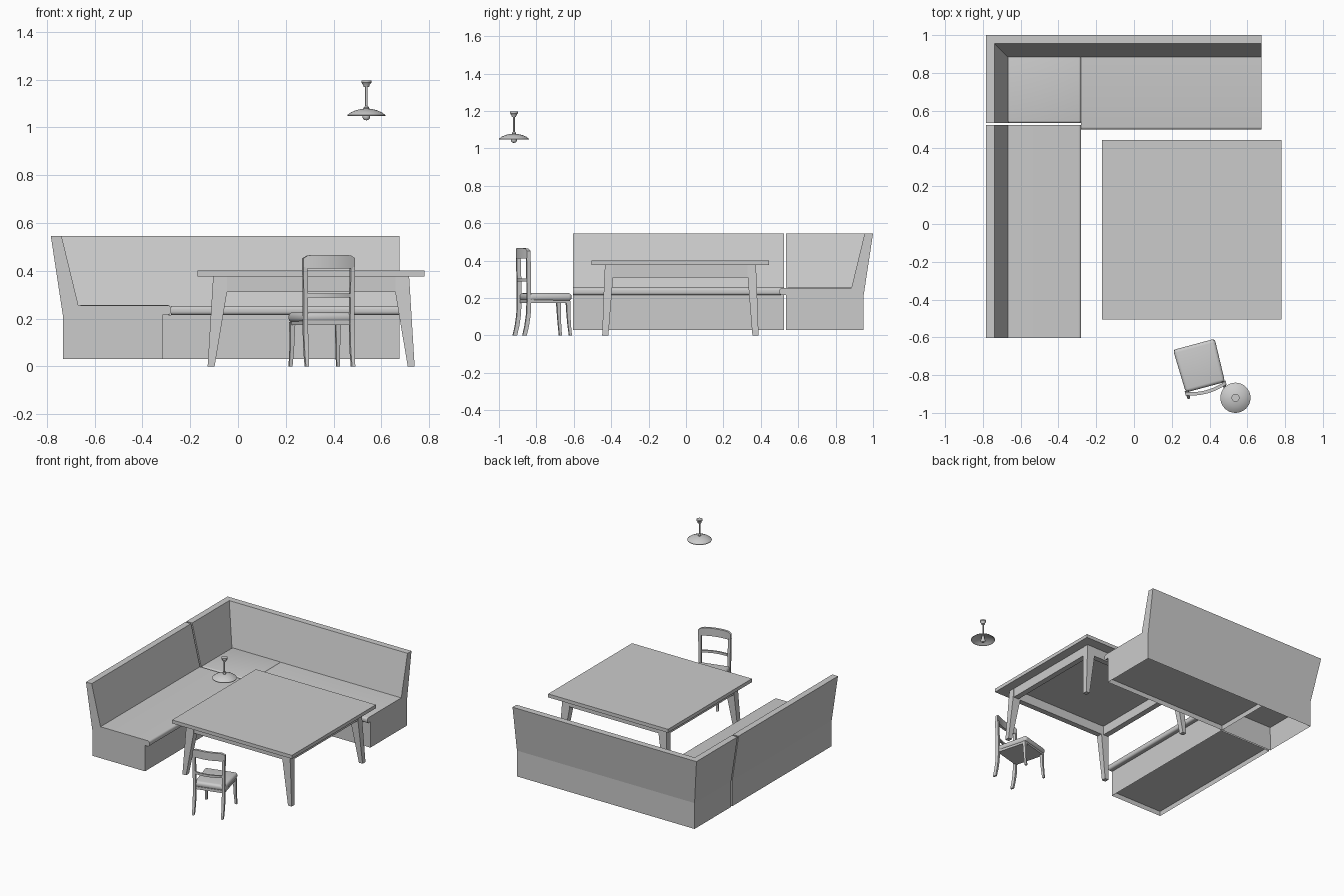
import bpy, bmesh, math
from mathutils import Matrix, Vector

if "Cube" in bpy.data.objects:
    bpy.data.objects.remove(bpy.data.objects["Cube"])


def finish(bm, name, matrix=None):
    bmesh.ops.recalc_face_normals(bm, faces=bm.faces)
    me = bpy.data.meshes.new(name)
    bm.to_mesh(me)
    bm.free()
    ob = bpy.data.objects.new(name, me)
    bpy.context.collection.objects.link(ob)
    if matrix:
        ob.matrix_world = matrix
    return ob


def box_bm(x0, x1, y0, y1, z0, z1):
    bm = bmesh.new()
    bmesh.ops.create_cube(bm, size=1)
    for v in bm.verts:
        v.co = Vector(((x0 + x1) / 2 + v.co.x * (x1 - x0),
                       (y0 + y1) / 2 + v.co.y * (y1 - y0),
                       (z0 + z1) / 2 + v.co.z * (z1 - z0)))
    return bm


def box(name, *d, matrix=None):
    return finish(box_bm(*d), name, matrix)


def cushion(name, *d, pick=lambda c: True, r=0.014, matrix=None):
    """Box with the picked edges rounded."""
    bm = box_bm(*d)
    edges = [e for e in bm.edges if pick((e.verts[0].co + e.verts[1].co) / 2)]
    bmesh.ops.bevel(bm, geom=edges, offset=r, segments=4, profile=0.5, affect='EDGES')
    return finish(bm, name, matrix)


def hollow_base(name, *d, depth):
    """Box whose underside is recessed inside a thin rim."""
    bm = box_bm(*d)
    bottom = min(bm.faces, key=lambda f: f.calc_center_median().z)
    bmesh.ops.inset_individual(bm, faces=[bottom], thickness=0.008)
    for v in bottom.verts:
        v.co.z += depth
    return finish(bm, name)


def loft(name, rings, matrix=None):
    """Skin closed rings of equal point count, with end caps."""
    bm = bmesh.new()
    rs = [[bm.verts.new(p) for p in r] for r in rings]
    n = len(rs[0])
    for a, b in zip(rs, rs[1:]):
        for i in range(n):
            bm.faces.new((a[i], a[(i + 1) % n], b[(i + 1) % n], b[i]))
    bm.faces.new(rs[0])
    bm.faces.new(rs[-1])
    return finish(bm, name, matrix)


def rect(x0, x1, y0, y1, z):
    return [(x0, y0, z), (x1, y0, z), (x1, y1, z), (x0, y1, z)]


def lathe(name, profile, loc, steps=32):
    bm = bmesh.new()
    vs = [bm.verts.new((r, 0, z)) for r, z in profile]
    es = [bm.edges.new(p) for p in zip(vs, vs[1:])]
    bmesh.ops.spin(bm, geom=vs + es, axis=(0, 0, 1), cent=(0, 0, 0),
                   angle=math.tau, steps=steps, use_duplicate=False)
    bmesh.ops.remove_doubles(bm, verts=bm.verts, dist=1e-5)
    return finish(bm, name, Matrix.Translation(loc))


# Corner bench: leaning backs, mitred at the corner
XB, YB, XE = -0.783, 1.0, 0.675
back = [(0, 0.545), (0.045, 0.545), (0.125, 0.215), (0.05, 0.215)]
loft("corner_back", [[(XE, YB - d, z) for d, z in back],
                     [(XB + d, YB - d, z) for d, z in back],
                     [(XB + d, 0.535, z) for d, z in back]])
loft("left_back", [[(XB + d, y, z) for d, z in back] for y in (-0.603, 0.523)])

# Bench plinths
hollow_base("left_base", -0.733, -0.315, -0.603, 0.523, 0.03, 0.215, depth=0.03)
hollow_base("corner_base", -0.733, -0.315, 0.535, 0.95, 0.03, 0.215, depth=0.17)
hollow_base("right_base", -0.315, XE, 0.535, 0.95, 0.03, 0.215, depth=0.03)

# Seat cushions with rounded front edges
cushion("left_seat", -0.67, -0.28, -0.603, 0.523, 0.215, 0.255,
        pick=lambda c: c.x > -0.3 and abs(c.y + 0.04) < 0.1)
cushion("right_seat", -0.28, XE, 0.5, 0.895, 0.215, 0.253,
        pick=lambda c: c.y < 0.51 and abs(c.x - 0.2) < 0.1)
cushion("corner_seat", -0.668, -0.281, 0.535, 0.89, 0.215, 0.256, r=0.012)

# Table
T = Matrix.Translation((0.306, -0.03, 0))
box("table_top", -0.475, 0.475, -0.475, 0.475, 0.375, 0.4, matrix=T)
for sx in (-1, 1):
    for sy in (-1, 1):
        loft("table_leg", [rect(sx * a, sx * b, sy * c, sy * d, z) for a, b, c, d, z in
             ((0.404, 0.433, 0.385, 0.418, 0), (0.352, 0.414, 0.36, 0.407, 0.31),
              (0.352, 0.41, 0.36, 0.403, 0.375))], T)
for s in (-1, 1):
    y0, y1 = sorted((s * 0.362, s * 0.402))
    box("apron_long", -0.36, 0.36, y0, y1, 0.31, 0.375, matrix=T)
    x0, x1 = sorted((s * 0.369, s * 0.409))
    box("apron_side", x0, x1, -0.37, 0.37, 0.31, 0.375, matrix=T)

# Chair, turned slightly, facing the table
C = Matrix.Translation((0.35, -0.76, 0)) @ Matrix.Rotation(math.radians(15), 4, 'Z')
box("chair_frame", -0.104, 0.104, -0.108, 0.118, 0.173, 0.192, matrix=C)
seat = cushion("chair_seat", -0.114, 0.114, -0.108, 0.127, 0.184, 0.226, r=0.018, matrix=C)
for v in seat.data.vertices:
    v.co.x *= 0.97 + 0.25 * v.co.y
for s in (-1, 1):
    loft("chair_front_leg", [rect(s * (x - h), s * (x + h), y - h, y + h, z) for x, y, h, z in
         ((0.103, 0.119, 0.007, 0), (0.1, 0.113, 0.008, 0.06), (0.099, 0.109, 0.009, 0.12),
          (0.099, 0.107, 0.011, 0.185))], C)
    loft("chair_back_post", [rect(s * (x - h), s * (x + h), y - 0.011, y + 0.011, z)
         for x, y, h, z in
         ((0.1, -0.134, 0.007, 0), (0.1, -0.122, 0.008, 0.05), (0.1, -0.113, 0.009, 0.11),
          (0.1, -0.11, 0.009, 0.18), (0.101, -0.111, 0.009, 0.3), (0.103, -0.114, 0.009, 0.415))], C)


def rail(name, half, z0, z1, th, drop):
    rings = []
    for i in range(13):
        t = -1 + i / 6
        y = -0.113 - 0.02 * (1 - t * t)
        top = z1 - drop * abs(t) ** 10
        x = half * t
        rings.append([(x, y - th, z0), (x, y + th, z0), (x, y + th, top), (x, y - th, top)])
    loft(name, rings, C)


rail("chair_top_rail", 0.112, 0.41, 0.466, 0.009, 0.014)
rail("chair_mid_rail", 0.1, 0.288, 0.304, 0.006, 0)

# Hanging lamp
L = (0.537, -0.92, 0)
lathe("lamp_shade", [(0.079, 1.047), (0.08, 1.051), (0.066, 1.062), (0.045, 1.071),
                     (0.022, 1.077), (0, 1.079)], L)
lathe("lamp_bulb", [(0, 1.029), (0.009, 1.031), (0.015, 1.038), (0.016, 1.047),
                    (0.011, 1.058), (0.008, 1.075)], L, 16)
lathe("lamp_rod", [(0.011, 1.074), (0.011, 1.083), (0.005, 1.09), (0.005, 1.17)], L, 16)
lathe("lamp_canopy", [(0, 1.168), (0.011, 1.168), (0.014, 1.178), (0.021, 1.187),
                      (0.021, 1.196), (0, 1.196)], L, 24)

# Smooth the rounded parts, keep edges sharp
for ob in bpy.context.collection.objects:
    ob.select_set(True)
    bpy.context.view_layer.objects.active = ob
bpy.ops.object.shade_smooth_by_angle(angle=math.radians(35))
